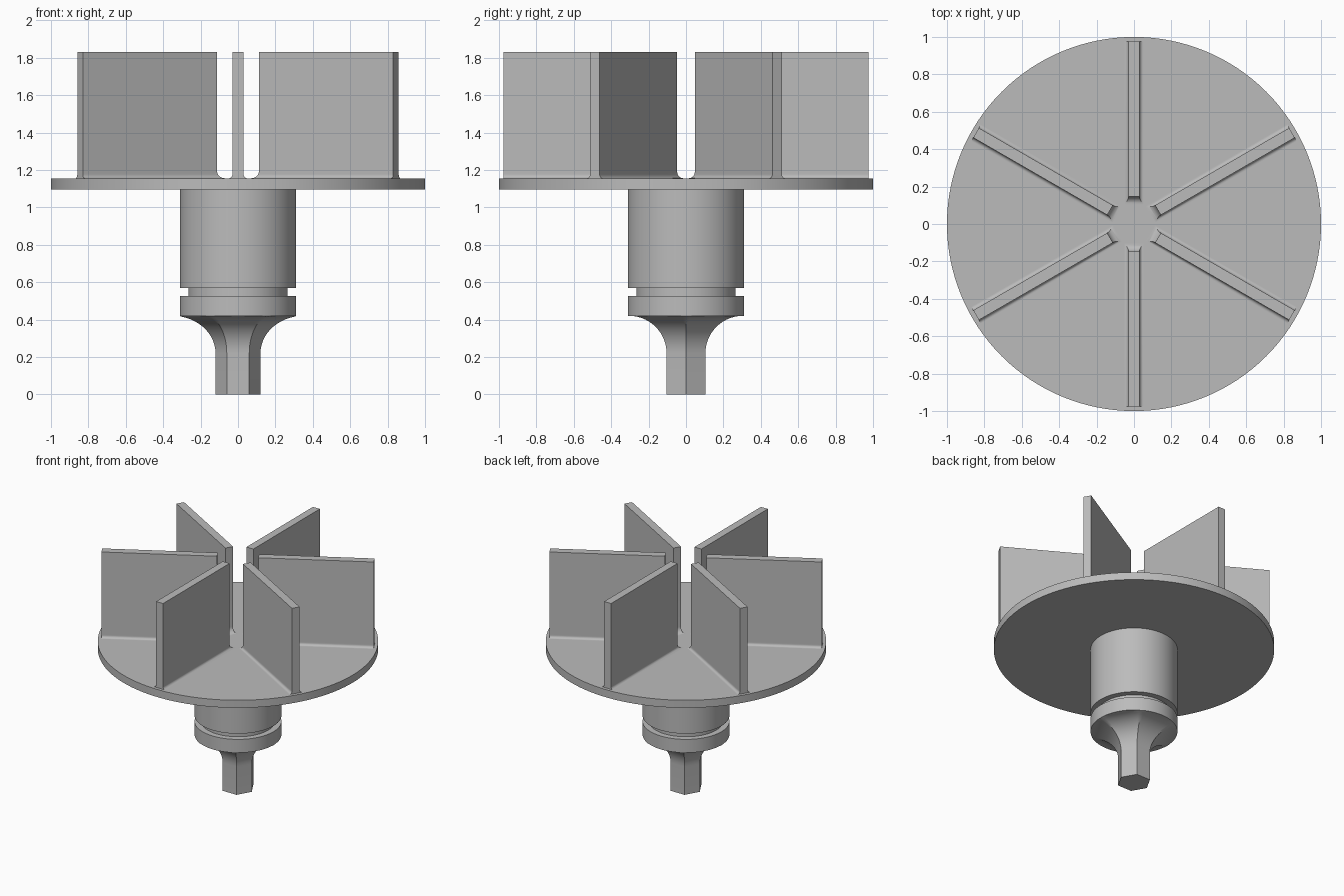
import bpy, bmesh, math

cube = bpy.data.objects.get("Cube")
if cube:
    bpy.data.objects.remove(cube)

grey = bpy.data.materials.new("plain grey")
grey.use_nodes = True
GREY = (0.5, 0.5, 0.5, 1)
grey.diffuse_color = GREY
grey.node_tree.nodes["Principled BSDF"].inputs["Base Color"].default_value = GREY


def loft(name, rings):
    """Closed skin through a stack of rings with equal point counts."""
    bm = bmesh.new()
    loops = [[bm.verts.new(p) for p in ring] for ring in rings]
    for a, b in zip(loops, loops[1:]):
        for i in range(len(a)):
            j = (i + 1) % len(a)
            bm.faces.new((a[i], a[j], b[j], b[i]))
    bm.faces.new(loops[0][::-1])
    bm.faces.new(loops[-1])
    bmesh.ops.recalc_face_normals(bm, faces=bm.faces)
    mesh = bpy.data.meshes.new(name)
    bm.to_mesh(mesh)
    bm.free()
    mesh.materials.append(grey)
    ob = bpy.data.objects.new(name, mesh)
    bpy.context.collection.objects.link(ob)
    bpy.ops.object.select_all(action="DESELECT")
    ob.select_set(True)
    bpy.context.view_layer.objects.active = ob
    bpy.ops.object.shade_smooth_by_angle(angle=math.radians(30))
    return ob


def turned(name, profile, sides):
    """Round part from (radius, height) pairs."""
    angles = [math.tau * i / sides for i in range(sides)]
    return loft(name, [[(r * math.cos(a), r * math.sin(a), z) for a in angles]
                       for r, z in profile])


def flare(h, radius):
    """Outward offset of a concave quarter-round at height h above its foot."""
    if h >= radius:
        return 0
    return radius - math.sqrt(radius ** 2 - (radius - h) ** 2)


DISC_TOP, HUB_R, HUB_BOTTOM = 1.155, 0.31, 0.42

# Disc and grooved hub
turned("disc", [(1, 1.095), (1, DISC_TOP)], 128)
turned("hub", [(HUB_R, HUB_BOTTOM), (HUB_R, 0.525), (0.265, 0.525),
               (0.265, 0.57), (HUB_R, 0.57), (HUB_R, 1.1)], 96)

# Hexagonal drive shaft, sweeping out to the hub underside
APOTHEM, SWEEP, STEPS = 0.104, 0.2, 14
heights = [0] + [HUB_BOTTOM - SWEEP * (1 - math.sin(i / STEPS * math.pi / 2))
                 for i in range(STEPS + 1)]
rings = []
for z in heights:
    apothem = APOTHEM + flare(HUB_BOTTOM - z, SWEEP)
    ring = []
    for i in range(96):
        a = math.tau * i / 96
        off_flat = a % (math.pi / 3) - math.pi / 6
        r = min(apothem / math.cos(off_flat), HUB_R)
        ring.append((r * math.cos(a), r * math.sin(a), z))
    rings.append(ring)
loft("hex_shaft", rings)

# Six radial blades with filleted feet
INNER, OUTER, HALF, TOP = 0.148, 0.975, 0.03, 1.83
SIDE_FILLET, END_FILLET = 0.02, 0.045
steps = [i / 8 * math.pi / 2 for i in range(9)]
feet = sorted({round(r * (1 - math.cos(t)), 5)
               for r in (SIDE_FILLET, END_FILLET) for t in steps})
rings = []
for h in feet + [TOP - DISC_TOP]:
    w = HALF + flare(h, SIDE_FILLET)
    x = INNER - flare(h, END_FILLET)
    z = DISC_TOP + h
    rings.append([(x, -w, z), (OUTER, -w, z), (OUTER, w, z), (x, w, z)])
for n in range(6):
    blade = loft(f"blade_{n + 1}", rings)
    blade.rotation_euler.z = math.radians(30 + 60 * n)
